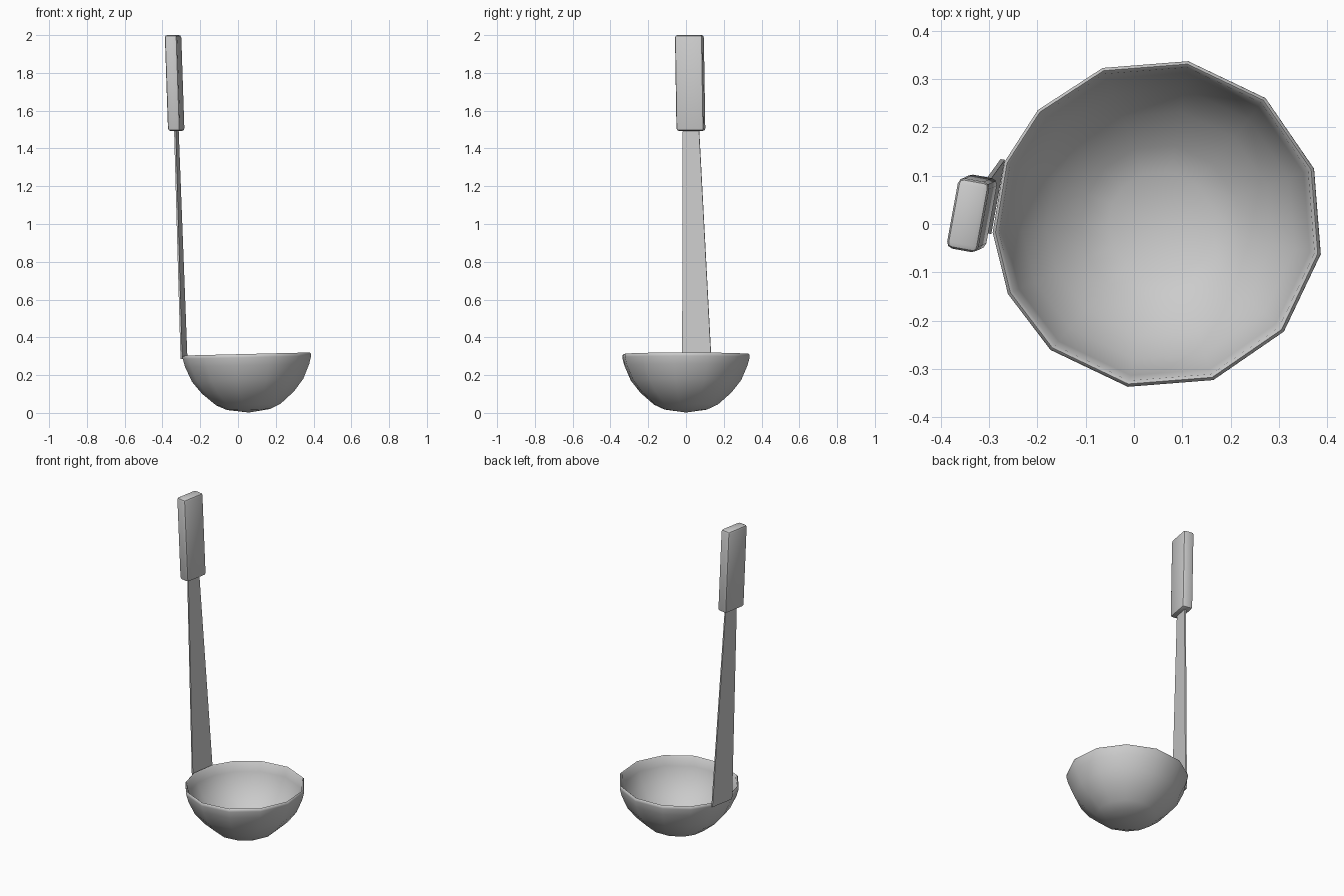
import bpy, bmesh
from math import radians, cos, sin
from mathutils import Vector, Matrix

if "Cube" in bpy.data.objects:
    bpy.data.objects.remove(bpy.data.objects["Cube"])


def finish(name, bm, angle):
    bmesh.ops.recalc_face_normals(bm, faces=bm.faces[:])
    me = bpy.data.meshes.new(name)
    bm.to_mesh(me)
    bm.free()
    ob = bpy.data.objects.new(name, me)
    bpy.context.collection.objects.link(ob)
    bpy.ops.object.select_all(action='DESELECT')
    ob.select_set(True)
    bpy.context.view_layer.objects.active = ob
    bpy.ops.object.shade_smooth_by_angle(angle=radians(angle))
    return ob


def bar(name, low, high, width_low, width_high, thick, bevel):
    """Flat bar between two points, its width turned to follow the bowl rim."""
    side = Vector((0.18, 0.984, 0))
    out = Vector((-0.984, 0.18, 0))
    bm = bmesh.new()
    rings = []
    for p, w in ((low, width_low), (high, width_high)):
        rings.append([bm.verts.new(Vector(p) + side * a * w / 2 + out * b * thick / 2)
                      for a, b in ((-1, -1), (1, -1), (1, 1), (-1, 1))])
    for ring in rings:
        bm.faces.new(ring)
    for i in range(4):
        j = (i + 1) % 4
        bm.faces.new((rings[0][i], rings[0][j], rings[1][j], rings[1][i]))
    if bevel:
        bmesh.ops.bevel(bm, geom=bm.edges[:], offset=bevel, segments=2,
                        profile=0.5, affect='EDGES')
    return finish(name, bm, 35)


# Bowl: faceted lathe, outer wall, rounded rim, inner wall
angles = [19.5 + 30 * k for k in range(4)] + [136.5, 158, 183, 205] \
    + [229.5 + 30 * k for k in range(5)]
profile = [(0.115, 0.016), (0.172, 0.042), (0.245, 0.105), (0.297, 0.170),
           (0.332, 0.250), (0.343, 0.292), (0.343, 0.304), (0.337, 0.310),
           (0.330, 0.304), (0.319, 0.252), (0.285, 0.176), (0.236, 0.115),
           (0.165, 0.054), (0.110, 0.028)]
bm = bmesh.new()
rings = [[bm.verts.new((r * cos(radians(a)), r * sin(radians(a)), z)) for a in angles]
         for r, z in profile]
n = len(angles)
for lo, hi in zip(rings, rings[1:]):
    for i in range(n):
        j = (i + 1) % n
        bm.faces.new((lo[i], lo[j], hi[j], hi[i]))
for ring, z in ((rings[0], 0.0), (rings[-1], 0.013)):
    pole = bm.verts.new((0, 0, z))
    for i in range(n):
        bm.faces.new((ring[i], ring[(i + 1) % n], pole))
bm.transform(Matrix.Translation((0.057, 0, 0.002)) @ Matrix.Rotation(radians(-1.4), 4, 'Y'))
finish("bowl", bm, 50)

# Tapered shaft rising from the rim
bar("shaft", (-0.286, 0.057, 0.285), (-0.327, 0.026, 1.52), 0.156, 0.086, 0.009, 0)

# Grip block with rounded edges
bar("grip", (-0.327, 0.026, 1.493), (-0.344, 0.018, 2.0), 0.148, 0.148, 0.066, 0.013)
